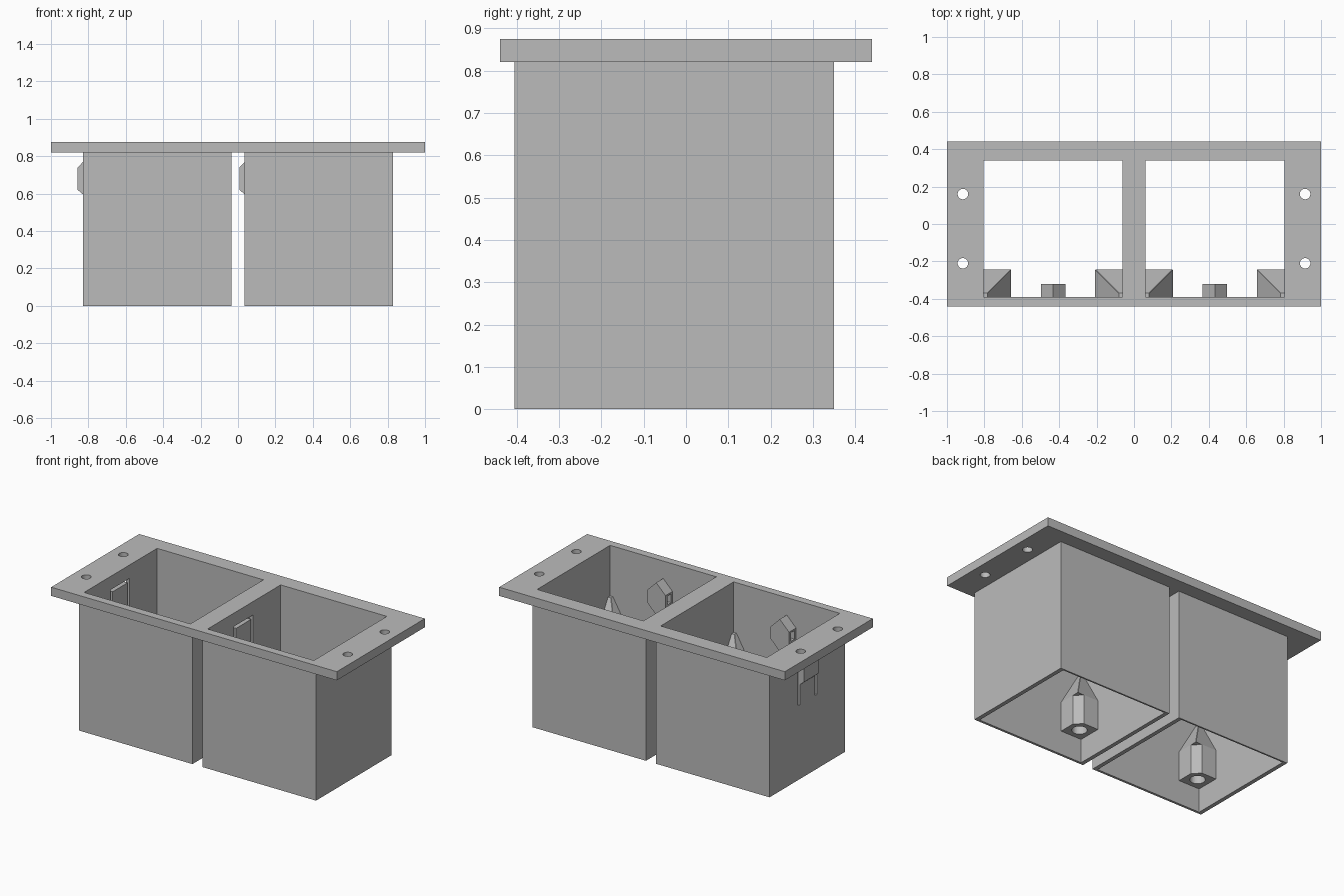
import bpy, bmesh
from mathutils import Vector

cube = bpy.data.objects.get("Cube")
if cube:
    bpy.data.objects.remove(cube, do_unlink=True)

grey = bpy.data.materials.new("plain grey")
grey.use_nodes = True
grey.diffuse_color = (0.5, 0.5, 0.5, 1)
grey.node_tree.nodes["Principled BSDF"].inputs["Base Color"].default_value = (0.5, 0.5, 0.5, 1)


def finish(name, bm):
    bmesh.ops.recalc_face_normals(bm, faces=bm.faces)
    mesh = bpy.data.meshes.new(name)
    bm.to_mesh(mesh)
    bm.free()
    mesh.materials.append(grey)
    ob = bpy.data.objects.new(name, mesh)
    bpy.context.collection.objects.link(ob)
    return ob


def loft(name, rings):
    """Closed solid through rings of equal point count."""
    bm = bmesh.new()
    loops = [[bm.verts.new(p) for p in ring] for ring in rings]
    n = len(loops[0])
    for a, b in zip(loops, loops[1:]):
        for i in range(n):
            j = (i + 1) % n
            bm.faces.new((a[i], a[j], b[j], b[i]))
    bm.faces.new(loops[0])
    bm.faces.new(loops[-1])
    return finish(name, bm)


def box(name, x0, x1, y0, y1, z0, z1):
    return loft(name, [[(x0, y0, z), (x1, y0, z), (x1, y1, z), (x0, y1, z)] for z in (z0, z1)])


def cylinder(name, x, y, r, z0, z1):
    bm = bmesh.new()
    bmesh.ops.create_cone(bm, cap_ends=True, segments=32, radius1=r, radius2=r, depth=z1 - z0)
    bmesh.ops.translate(bm, verts=bm.verts, vec=Vector((x, y, (z0 + z1) / 2)))
    return finish(name, bm)


def cut(target, *cutters):
    for c in cutters:
        mod = target.modifiers.new("cut", 'BOOLEAN')
        mod.operation, mod.solver, mod.object = 'DIFFERENCE', 'EXACT', c
        bpy.context.view_layer.objects.active = target
        bpy.ops.object.modifier_apply(modifier=mod.name)
        bpy.data.objects.remove(c, do_unlink=True)


FLOOR, TOP = 0.82, 0.875          # flange underside and top
OUT, INN = 0.3975, 0.372          # half widths of a bay, outside and inside
YF, YB = -0.39, 0.34              # inside front and back
CENTRES = {"right": -0.4325, "left": 0.4325}

# mounting flange with two openings and four screw holes
flange = box("flange", -1, 1, -0.44, 0.44, FLOOR, TOP)
for cx in CENTRES.values():
    cut(flange, box("cutter", cx - INN, cx + INN, YF, YB, 0.7, 1))
for x in (-0.915, 0.915):
    for y in (-0.21, 0.16):
        cut(flange, cylinder("cutter", x, y, 0.028, 0.7, 1))


def corner_boss(name, cx, side):
    """Screw boss tapering up into the front corner of a bay."""
    def ring(size, z, chamfer):
        pts = [(0, 0), (size, 0), (size, size - chamfer), (size - chamfer, size), (0, size)]
        return [(cx + side * (INN - u), YF + v, z) for u, v in pts]
    ob = loft(name, [ring(0.147, 0.15, 0.044), ring(0.147, 0.335, 0.044),
                     ring(0.147, 0.336, 0.002), ring(0.02, 0.555, 0.002)])
    cut(ob, cylinder("cutter", cx + side * (INN - 0.0735), YF + 0.0735, 0.044, 0.1, 0.33))


for label, cx in CENTRES.items():
    # open tube
    tube = box(label + "_bay", cx - OUT, cx + OUT, -0.405, 0.35, 0, FLOOR)
    cut(tube, box("cutter", cx - INN, cx + INN, YF, YB, -0.1, 1))

    # slots that free the spring tab in the side wall
    x0, x1 = cx - OUT - 0.05, cx - INN + 0.05
    cut(tube, box("cutter", x0, x1, 0.045, 0.065, 0.47, 0.79),
        box("cutter", x0, x1, -0.125, -0.105, 0.47, 0.79),
        box("cutter", x0, x1, -0.12, 0.06, 0.77, 0.79))

    # catch on the spring tab
    xw = cx - OUT
    profile = [(xw + 0.002, 0.595), (xw - 0.027, 0.62), (xw - 0.027, 0.74), (xw + 0.002, 0.77)]
    loft(label + "_catch", [[(x, y, z) for x, z in profile] for y in (-0.105, 0.045)])

    # six-sided tie anchor on the front wall with a cross hole
    hexagon = [(0, 0.765), (0.065, 0.70), (0.065, 0.625), (0, 0.56), (-0.065, 0.625), (-0.065, 0.70)]
    anchor = loft(label + "_tie_anchor", [[(cx + u, y, z) for u, z in hexagon] for y in (YF, -0.32)])
    cut(anchor, box("cutter", cx - 0.2, cx + 0.2, -0.375, -0.34, 0.635, 0.69))

    for side, end in ((-1, "right"), (1, "left")):
        corner_boss(f"{label}_bay_{end}_boss", cx, side)
